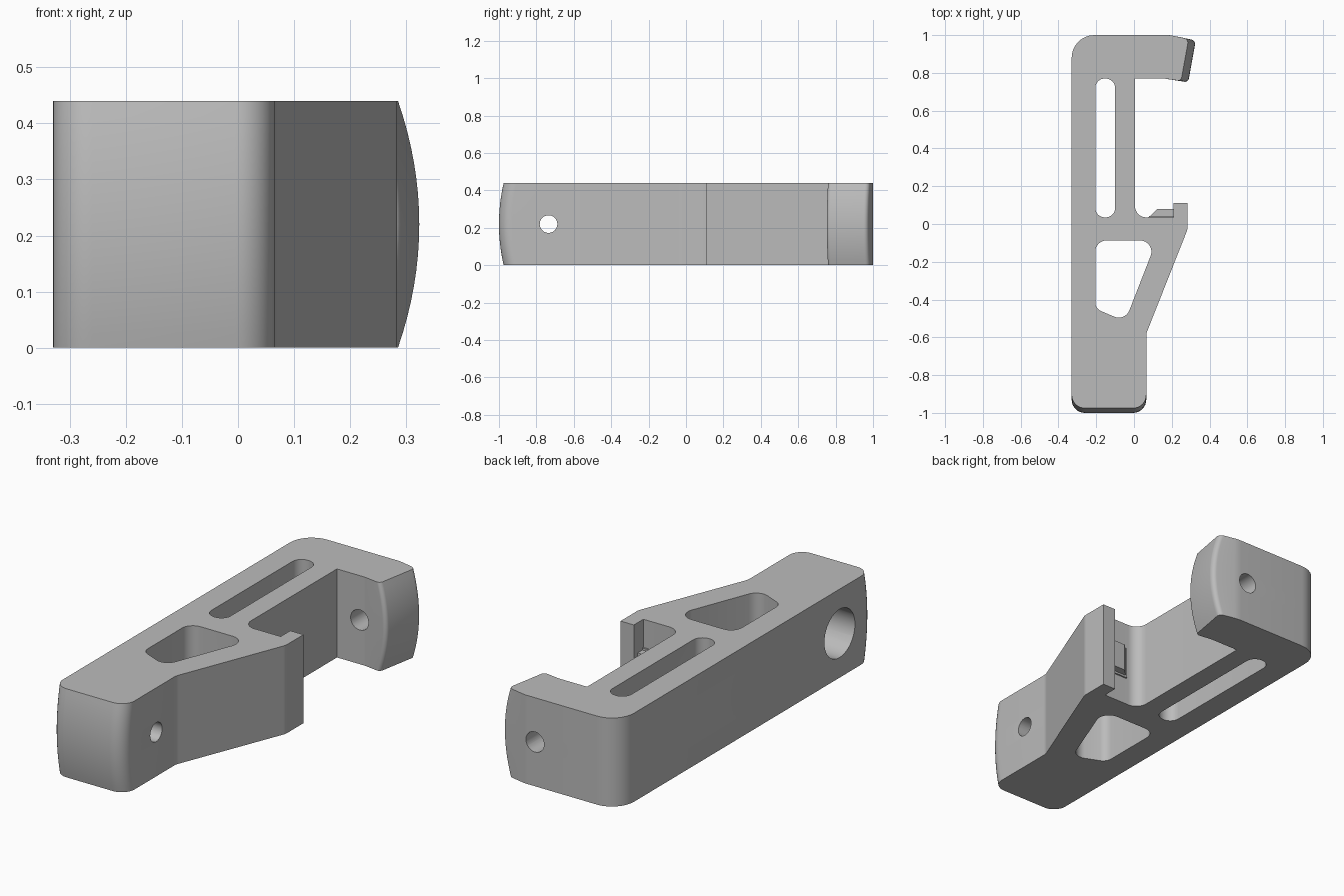
import bpy, bmesh, math
from mathutils import Vector

cube = bpy.data.objects.get("Cube")
if cube:
    bpy.data.objects.remove(cube)

HEIGHT = 0.44
MID = HEIGHT / 2

grey = bpy.data.materials.new("plain grey")
grey.use_nodes = True
grey.diffuse_color = (0.5, 0.5, 0.5, 1)
grey.node_tree.nodes["Principled BSDF"].inputs["Base Color"].default_value = (0.5, 0.5, 0.5, 1)


def fillet(corners, steps=8):
    """Round each (x, y, radius) corner of a closed outline."""
    out = []
    for i, (x, y, r) in enumerate(corners):
        p = Vector((x, y))
        if r == 0:
            out.append(p)
            continue
        a = (Vector(corners[i - 1][:2]) - p).normalized()
        b = (Vector(corners[(i + 1) % len(corners)][:2]) - p).normalized()
        half = a.angle(b) / 2
        centre = p + (a + b).normalized() * r / math.sin(half)
        start = p + a * r / math.tan(half) - centre
        end = p + b * r / math.tan(half) - centre
        sweep = start.angle_signed(end)
        for k in range(steps + 1):
            ang = math.atan2(start.y, start.x) - sweep * k / steps
            out.append(centre + Vector((math.cos(ang), math.sin(ang))) * r)
    return out


def loft(name, layers):
    """Skin a stack of (outline, z) layers and cap both ends."""
    bm = bmesh.new()
    rings = [[bm.verts.new((p.x, p.y, z)) for p in pts] for pts, z in layers]
    n = len(rings[0])
    for low, high in zip(rings, rings[1:]):
        for i in range(n):
            j = (i + 1) % n
            bm.faces.new((low[i], low[j], high[j], high[i]))
    bm.faces.new(rings[0][::-1])
    bm.faces.new(rings[-1])
    bmesh.ops.recalc_face_normals(bm, faces=bm.faces)
    mesh = bpy.data.meshes.new(name)
    bm.to_mesh(mesh)
    bm.free()
    mesh.materials.append(grey)
    obj = bpy.data.objects.new(name, mesh)
    bpy.context.collection.objects.link(obj)
    return obj


def prism(name, corners, low, high):
    pts = fillet(corners)
    return loft(name, [(pts, low), (pts, high)])


def rod(name, radius, length, centre, rotation):
    bpy.ops.mesh.primitive_cylinder_add(vertices=40, radius=radius, depth=length,
                                        location=centre, rotation=rotation)
    obj = bpy.context.object
    obj.name = name
    obj.data.materials.append(grey)
    return obj


def body_outline(t):
    """Side outline; both ends draw in as t goes from 0 to 1 or -1."""
    front = -1 + 0.025 * t * t
    dx, dy = -0.038 * t * t, 0.007 * t * t
    return fillet([
        (-0.33, front, 0.07), (0.065, front, 0.07),
        (0.065, -0.58, 0.08), (0.283, -0.03, 0.06),
        (0.283, 0.11, 0), (0.21, 0.11, 0), (0.21, 0.035, 0),
        (0.005, 0.035, 0.06), (0.005, 0.77, 0),
        (0.16, 0.77, 0.1), (0.287 + dx, 0.75 + dy, 0.02),
        (0.327 + dx, 0.972 + dy, 0.025), (0.19, 1, 0.2), (-0.33, 1, 0.12)])


# Hooked body with bulging ends
LAYERS = 16
body = loft("hooked_body", [(body_outline(2 * k / LAYERS - 1), HEIGHT * k / LAYERS)
                            for k in range(LAYERS + 1)])

# Openings: slot, tapered window, stepped screw hole and hook pin hole
cutters = [
    prism("slot_cutter", [(-0.205, 0.035, 0.05), (-0.1, 0.035, 0.05),
                          (-0.1, 0.77, 0.05), (-0.205, 0.77, 0.05)], -0.1, 0.6),
    prism("window_cutter", [(-0.205, -0.448, 0.05), (-0.047, -0.515, 0.06),
                            (0.12, -0.087, 0.06), (-0.205, -0.087, 0.06)], -0.1, 0.6),
    rod("screw_hole_cutter", 0.047, 1, (0, -0.735, MID), (0, math.pi / 2, 0)),
    rod("screw_head_cutter", 0.12, 0.5, (-0.33, -0.735, MID), (0, math.pi / 2, 0)),
    rod("pin_hole_cutter", 0.05, 0.6, (0.13, 0.9, MID), (math.pi / 2, 0, 0)),
]
for cutter in cutters:
    cutter.hide_render = True
    mod = body.modifiers.new(cutter.name, 'BOOLEAN')
    mod.operation = 'DIFFERENCE'
    mod.solver = 'EXACT'
    mod.object = cutter
    bpy.ops.object.select_all(action='DESELECT')
    bpy.context.view_layer.objects.active = body
    body.select_set(True)
    bpy.ops.object.modifier_apply(modifier=mod.name)
    bpy.data.objects.remove(cutter)

# Small latch ramp on its base plate behind the lip
ramp = prism("latch_ramp", [(0.075, 0.03, 0), (0.215, 0.03, 0), (0.215, 0.08, 0),
                            (0.125, 0.08, 0)], MID - 0.07, MID + 0.07)
plate = prism("latch_plate", [(0.075, 0.03, 0), (0.215, 0.03, 0), (0.215, 0.043, 0),
                              (0.08, 0.043, 0)], MID - 0.08, MID + 0.08)

# Smooth rounded walls, crisp rims
bpy.ops.object.select_all(action='DESELECT')
body.select_set(True)
bpy.context.view_layer.objects.active = body
bpy.ops.object.shade_smooth_by_angle(angle=math.radians(25))
